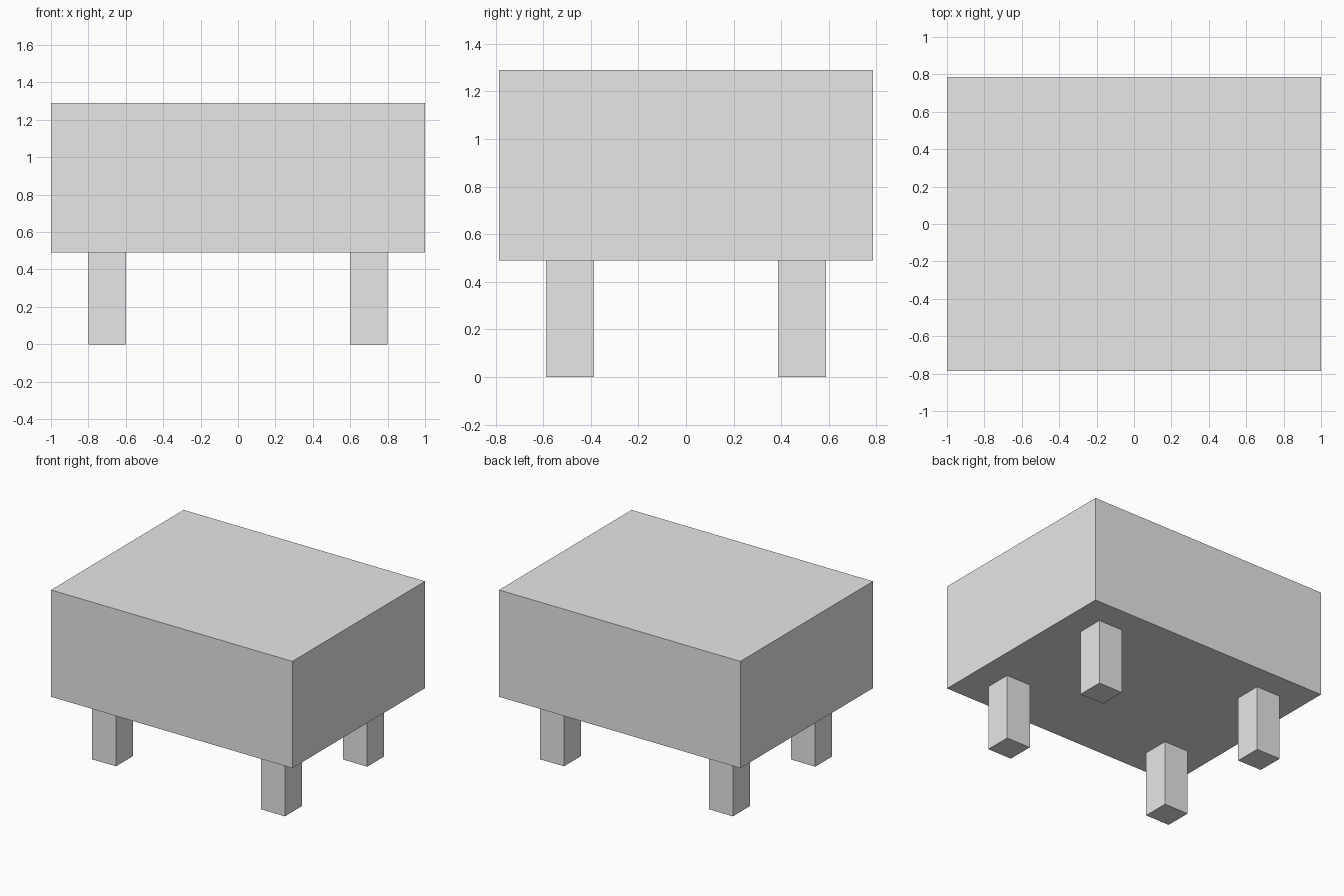
import bpy
from mathutils import Vector

# Remove the default cube
old = bpy.data.objects.get("Cube")
if old:
    bpy.data.objects.remove(old, do_unlink=True)

# One plain grey
GREY = (0.8, 0.8, 0.8, 1.0)
grey = bpy.data.materials.new("light_grey")
grey.use_nodes = True
grey.diffuse_color = GREY
for node in grey.node_tree.nodes:
    if node.type == 'BSDF_PRINCIPLED':
        node.inputs["Base Color"].default_value = GREY


def box(name, centre, size):
    """Flat-shaded box with its scale applied to the mesh."""
    bpy.ops.mesh.primitive_cube_add(size=1, location=centre)
    obj = bpy.context.object
    obj.name = obj.data.name = name
    for v in obj.data.vertices:
        v.co *= Vector(size)
    obj.data.materials.append(grey)
    return obj


LEG_HEIGHT = 0.49
BODY_HEIGHT = 0.8
LEG_WIDTH = 0.2

# Main block
box("body", (0, 0, LEG_HEIGHT + BODY_HEIGHT / 2), (2, 1.57, BODY_HEIGHT))

# Four square legs set in from the corners
for end, sy in (("front", -1), ("back", 1)):
    for side, sx in (("left", 1), ("right", -1)):
        box(f"{end}_{side}_leg", (sx * 0.7, sy * 0.487, LEG_HEIGHT / 2),
            (LEG_WIDTH, LEG_WIDTH, LEG_HEIGHT))
